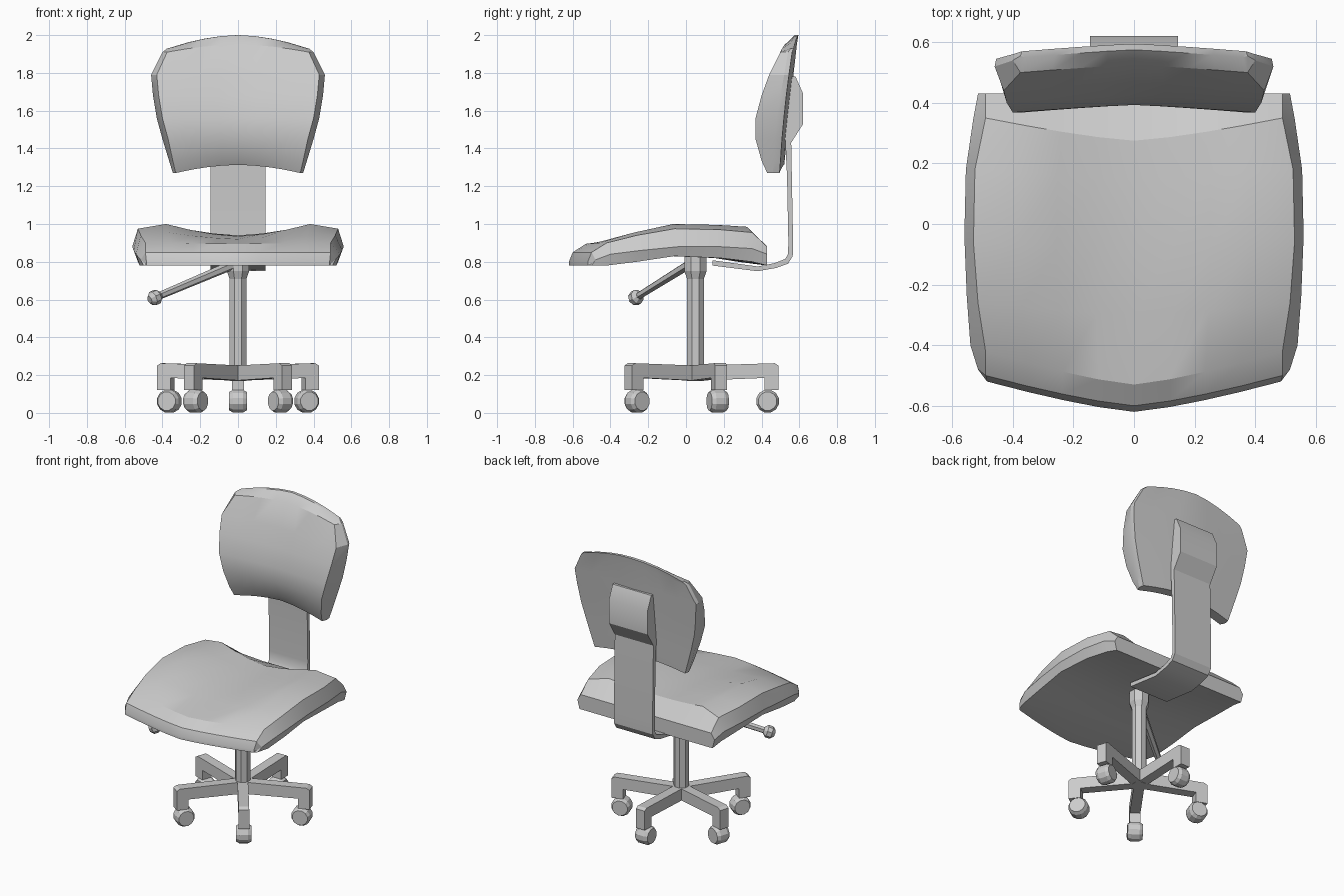
import bpy, bmesh, math
from mathutils import Vector, Matrix

if "Cube" in bpy.data.objects:
    bpy.data.objects.remove(bpy.data.objects["Cube"])


def finish(name, bm, angle=None):
    bmesh.ops.recalc_face_normals(bm, faces=bm.faces)
    me = bpy.data.meshes.new(name)
    bm.to_mesh(me)
    bm.free()
    ob = bpy.data.objects.new(name, me)
    bpy.context.collection.objects.link(ob)
    if angle:
        bpy.ops.object.select_all(action='DESELECT')
        ob.select_set(True)
        bpy.context.view_layer.objects.active = ob
        bpy.ops.object.shade_smooth_by_angle(angle=math.radians(angle))
    return ob


def loft(name, rows, angle):
    """Each row is (upper points, right mid point, lower points, left mid point)."""
    bm = bmesh.new()
    rings = []
    for up, mr, low, ml in rows:
        pts = up + [mr] + low[::-1] + [ml]
        rings.append([bm.verts.new(p) for p in pts])
    n, k = len(rings[0]), len(rows[0][0])
    for a, b in zip(rings, rings[1:]):
        for i in range(n):
            j = (i + 1) % n
            bm.faces.new((a[i], a[j], b[j], b[i]))
    for r in (rings[0], rings[-1]):
        low = r[k + 1:2 * k + 1][::-1]
        for i in range(k - 1):
            bm.faces.new((r[i], r[i + 1], low[i + 1], low[i]))
        bm.faces.new((r[k - 1], r[k], low[-1]))
        bm.faces.new((r[0], r[-1], low[0]))
    return finish(name, bm, angle)


def extrude_profile(name, profile, place, half, angle=None):
    """Closed 2D profile given thickness along the third axis."""
    bm = bmesh.new()
    a, b = ([bm.verts.new(place(p, s * half)) for p in profile] for s in (-1, 1))
    bm.faces.new(a)
    bm.faces.new(b)
    for i in range(len(a)):
        j = (i + 1) % len(a)
        bm.faces.new((a[i], a[j], b[j], b[i]))
    return finish(name, bm, angle)


def turned(name, profile, sides, matrix, angle=None):
    """Rings of (radius, height) around local z, capped at both ends."""
    bm = bmesh.new()
    rings = []
    for r, h in profile:
        ring = []
        for i in range(sides):
            t = 2 * math.pi * (i + 0.5) / sides
            ring.append(bm.verts.new(matrix @ Vector((r * math.cos(t), r * math.sin(t), h))))
        rings.append(ring)
    for a, b in zip(rings, rings[1:]):
        for i in range(sides):
            j = (i + 1) % sides
            bm.faces.new((a[i], a[j], b[j], b[i]))
    bm.faces.new(rings[0])
    bm.faces.new(rings[-1])
    return finish(name, bm, angle)


US = [-1, -.72, -.48, -.24, 0, .24, .48, .72, 1]

# Seat: y centre, y edge, top/mid/bottom half widths, z centre/hump/edge/mid/bottom
seat_rows = []
for yc, ye, wt, wm, wb, zc, zh, ze, zm, zb in [
        (-.62, -.52, .485, .49, .485, .80, .80, .80, .79, .78),
        (-.60, -.50, .49, .515, .50, .85, .85, .85, .81, .78),
        (-.53, -.42, .49, .54, .52, .895, .90, .90, .84, .78),
        (-.30, -.26, .515, .552, .53, .92, .955, .94, .86, .80),
        (-.08, -.06, .53, .56, .535, .935, 1.0, .975, .88, .83),
        (.15, .18, .525, .555, .53, .94, .995, .97, .88, .82),
        (.275, .35, .49, .53, .51, .94, .985, .955, .87, .80),
        (.43, .43, .49, .515, .50, .88, .88, .88, .84, .78)]:
    up, low = [], []
    for u in US:
        a = abs(u)
        y = yc + (ye - yc) * a ** 1.3
        z = ze if a == 1 else zc + (zh - zc) * (a / .72) ** 1.6
        up.append((u * wt, y, z))
        low.append((u * wb, y, zb))
    ym = ye + (.02 if ye < 0 else 0)
    seat_rows.append((up, (wm, ym, zm), low, (-wm, ym, zm)))
loft("seat", seat_rows, 22)

# Backrest: z centre, z edge, front/widest half widths, front/mid/rear y
back_rows = []
for zc, ze, wf, wm, yf, ym, yb in [
        (1.313, 1.27, .33, .345, .455, .47, .52),
        (1.36, 1.335, .345, .365, .425, .475, .525),
        (1.46, 1.45, .37, .40, .393, .48, .533),
        (1.56, 1.56, .40, .43, .393, .49, .543),
        (1.68, 1.68, .42, .45, .425, .51, .556),
        (1.80, 1.79, .43, .46, .465, .53, .57),
        (1.95, 1.91, .375, .40, .525, .55, .587),
        (2.00, 1.93, .36, .375, .575, .565, .595)]:
    up, low = [], []
    for u in US:
        z = zc + (ze - zc) * abs(u) ** 1.8
        bow = .025 * abs(u) ** 1.2
        up.append((u * wf, yf - bow, z))
        low.append((u * (wm - .005), yb - bow, z))
    back_rows.append((up, (wm, ym - .01, ze), low, (-wm, ym - .01, ze)))
loft("backrest", back_rows, 25)

# Bent support bar with thick bracket on the backrest
bar = [(.14, .78), (.38, .75), (.48, .768), (.54, .79), (.565, .83), (.567, .90),
       (.557, 1.43), (.62, 1.53), (.62, 1.69), (.58, 1.78), (.545, 1.78), (.525, 1.45),
       (.535, 1.25), (.542, .90), (.54, .84), (.525, .815), (.47, .793), (.38, .775), (.14, .808)]
extrude_profile("support_bar", bar, lambda p, t: (t, p[0], p[1]), .145, 30)

# Gas column with collar
CY = .05
turned("column", [(.048, .17), (.048, .71), (.064, .75), (.064, .85)], 8,
       Matrix.Translation((0, CY, 0)))

# Five star legs with casters, one pointing straight back
leg = [(0, .25), (.42, .263), (.44, .25), (.44, .12), (.365, .12), (.365, .185), (0, .17)]
for i in range(5):
    ang = math.pi / 2 + i * 2 * math.pi / 5
    d = Vector((math.cos(ang), math.sin(ang), 0))
    s = Vector((-d.y, d.x, 0))
    o = Vector((0, CY, 0))
    extrude_profile("leg_%d" % i, leg,
                    lambda p, t: o + d * p[0] + s * t + Vector((0, 0, p[1])), .033)
    rot = s.to_track_quat('Z', 'Y').to_matrix().to_4x4()
    turned("caster_%d" % i, [(.05, -.047), (.062, -.026), (.062, .026), (.05, .047)], 12,
           Matrix.Translation(o + d * .382 + Vector((0, 0, .062))) @ rot)

# Height lever with knob
start, end = Vector((.01, .04, .80)), Vector((-.44, -.265, .61))
axis = end - start
rot = axis.to_track_quat('Z', 'Y').to_matrix().to_4x4()
turned("lever", [(.026, 0), (.02, axis.length)], 6, Matrix.Translation(start) @ rot)
turned("lever_knob", [(.02, -.036), (.04, -.015), (.04, .015), (.02, .036)], 8,
       Matrix.Translation(end) @ rot)
